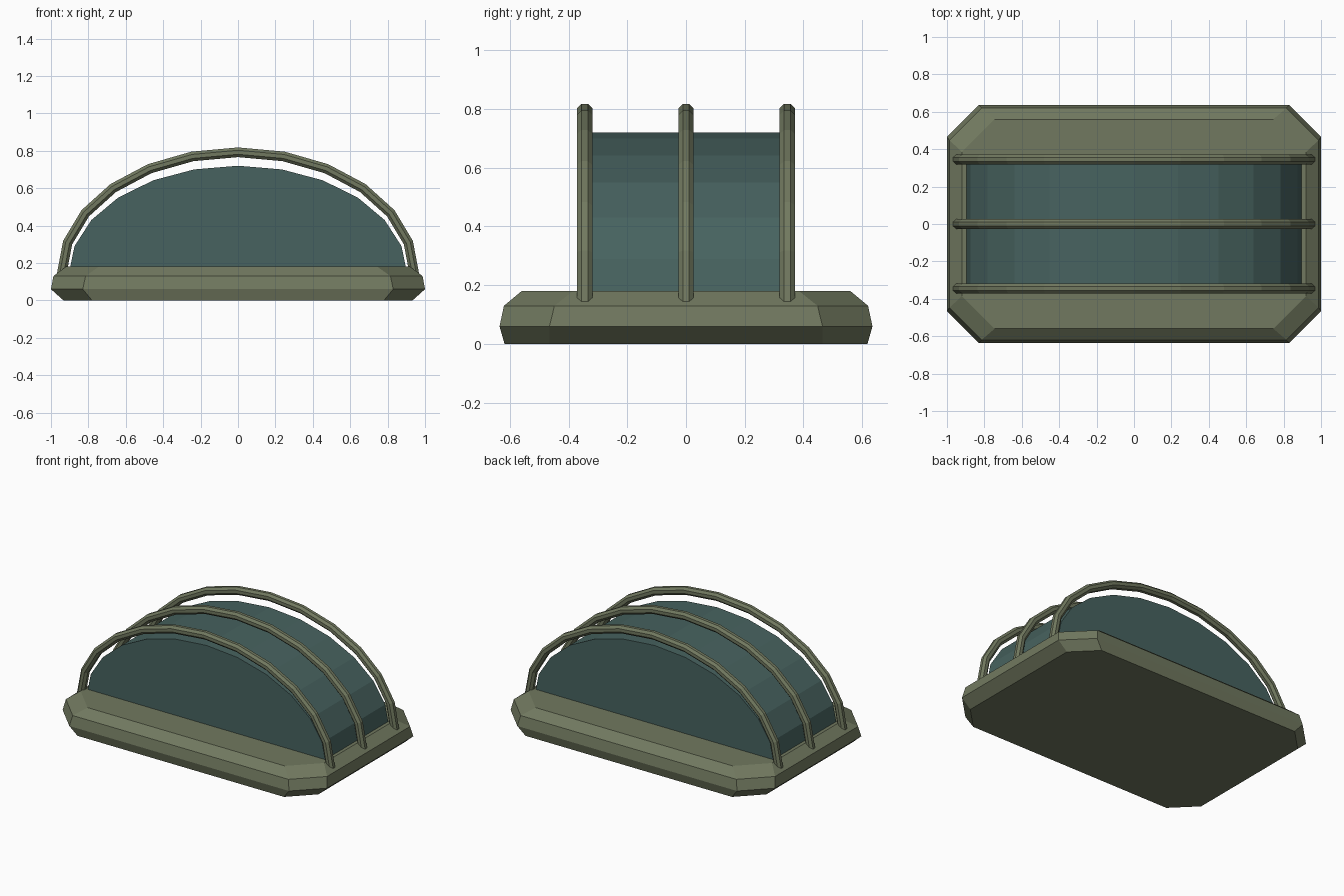
import bpy, bmesh
from math import sin, cos, pi
from mathutils import Vector

if "Cube" in bpy.data.objects:
    bpy.data.objects.remove(bpy.data.objects["Cube"])


def material(name, rgb):
    m = bpy.data.materials.new(name)
    m.use_nodes = True
    m.diffuse_color = (*rgb, 1)
    m.node_tree.nodes["Principled BSDF"].inputs["Base Color"].default_value = (*rgb, 1)
    return m


olive = material("olive_metal", (0.165, 0.19, 0.115))
teal = material("teal_glass", (0.063, 0.123, 0.115))


def loft(name, rings, mat):
    """Skin a stack of equal-length closed rings and cap both ends."""
    bm = bmesh.new()
    loops = [[bm.verts.new(p) for p in ring] for ring in rings]
    for a, b in zip(loops, loops[1:]):
        for i in range(len(a)):
            j = (i + 1) % len(a)
            bm.faces.new((a[i], a[j], b[j], b[i]))
    bm.faces.new(loops[0])
    bm.faces.new(loops[-1])
    bmesh.ops.recalc_face_normals(bm, faces=bm.faces)
    mesh = bpy.data.meshes.new(name)
    bm.to_mesh(mesh)
    bm.free()
    mesh.materials.append(mat)
    obj = bpy.data.objects.new(name, mesh)
    bpy.context.collection.objects.link(obj)
    return obj


def octagon(x, y, cx, cy, z):
    """Rectangle with cut corners; cx and cy are where the cuts begin."""
    quarter = [(x, cy), (cx, y)]
    pts = quarter + [(-a, b) for a, b in reversed(quarter)]
    pts += [(-a, -b) for a, b in pts]
    return [(a, b, z) for a, b in pts]


# Base plate with bevelled rim
loft("base", [octagon(0.933, 0.618, 0.78, 0.465, 0),
              octagon(1.0, 0.635, 0.83, 0.465, 0.06),
              octagon(0.987, 0.62, 0.815, 0.448, 0.13),
              octagon(0.92, 0.56, 0.745, 0.385, 0.18)], olive)

STEPS = 12
FOOT = 0.14
ANGLES = [-pi / 2 + pi * i / STEPS for i in range(STEPS + 1)]


def arch(a, width, height):
    return Vector((width * sin(a), 0, FOOT + height * cos(a)))


# Half-round canopy
loft("canopy", [[arch(a, 0.905, 0.58) + Vector((0, y, 0)) for a in ANGLES]
                for y in (-0.34, 0.34)], teal)


# Eight-sided arched ribs
def rib(name, y):
    rings = []
    for a in ANGLES:
        centre = arch(a, 0.943, 0.652) + Vector((0, y, 0))
        out = Vector((0.652 * sin(a), 0, 0.943 * cos(a))).normalized()
        side = Vector((0, 1, 0))
        ring = []
        for k in range(8):
            t = (k + 0.5) * pi / 4
            ring.append(centre + (out * cos(t) + side * sin(t)) * 0.028)
        rings.append(ring)
    loft(name, rings, olive)


for name, y in (("front_rib", -0.345), ("middle_rib", 0), ("back_rib", 0.345)):
    rib(name, y)
